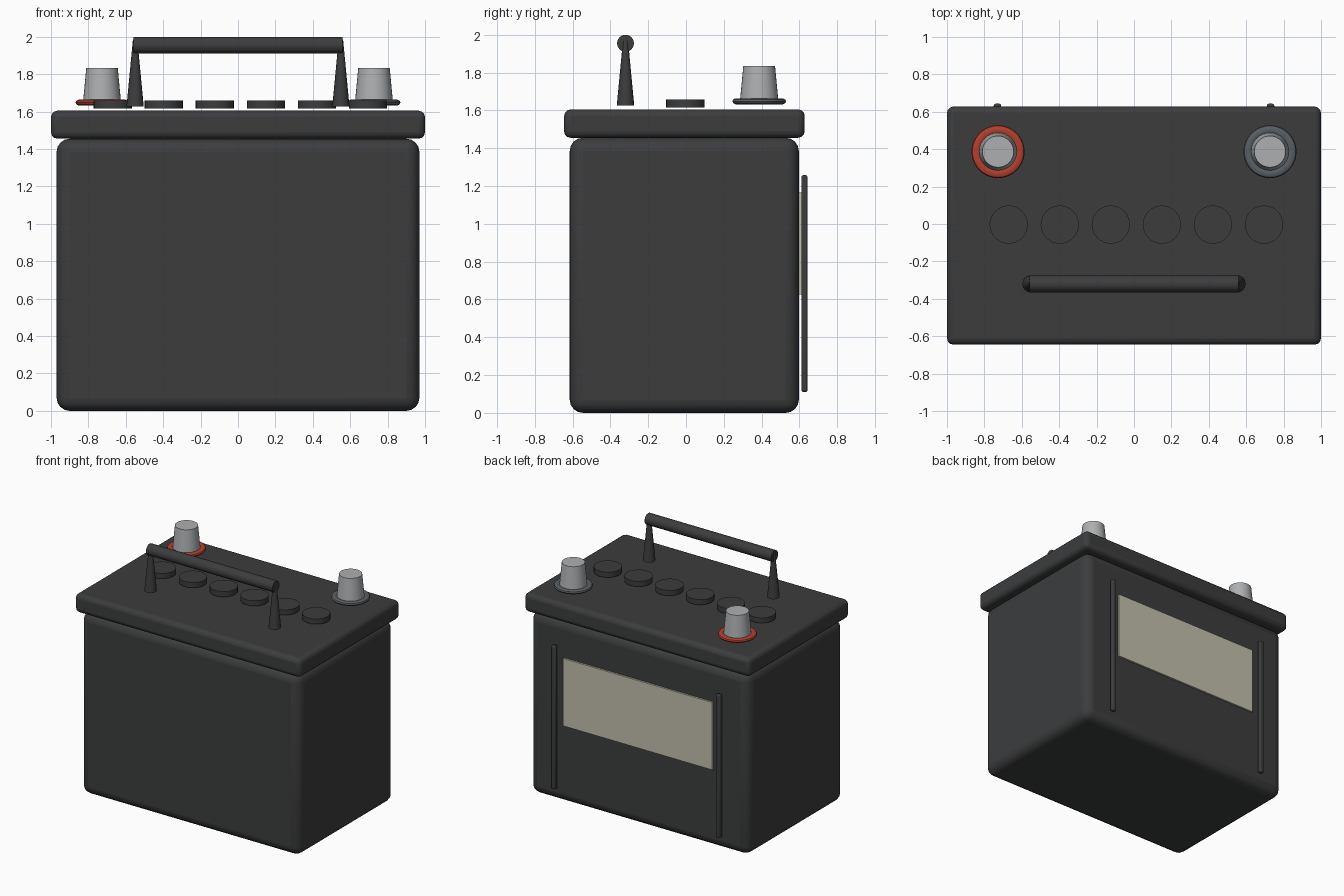
import bpy, math

if "Cube" in bpy.data.objects:
    bpy.data.objects.remove(bpy.data.objects["Cube"])

# materials
def material(name, rgb):
    m = bpy.data.materials.new(name)
    m.diffuse_color = (*rgb, 1)
    m.use_nodes = True
    m.node_tree.nodes["Principled BSDF"].inputs["Base Color"].default_value = m.diffuse_color
    return m

PLASTIC = material("dark_plastic", (0.045, 0.046, 0.048))
LEAD = material("lead", (0.42, 0.43, 0.44))
RED = material("red_ring", (0.45, 0.05, 0.03))
SLATE = material("slate_ring", (0.10, 0.115, 0.13))
PAPER = material("label_paper", (0.55, 0.52, 0.42))

def finish(name, mat, bevel=0, segments=3):
    o = bpy.context.object
    o.name = name
    o.data.materials.append(mat)
    bpy.ops.object.transform_apply(location=False, rotation=True, scale=True)
    bpy.ops.object.shade_smooth_by_angle(angle=math.radians(35))
    if bevel:
        b = o.modifiers.new("bevel", 'BEVEL')
        b.width, b.segments = bevel, segments
    return o

def box(name, mat, x, y, z, bevel=0, segments=3):
    """Box from (min, max) pairs."""
    bpy.ops.mesh.primitive_cube_add(size=1, location=[(a + b) / 2 for a, b in (x, y, z)])
    bpy.context.object.scale = [b - a for a, b in (x, y, z)]
    return finish(name, mat, bevel, segments)

def cone(name, mat, x, y, z0, z1, r0, r1, verts=32):
    bpy.ops.mesh.primitive_cone_add(vertices=verts, radius1=r0, radius2=r1, depth=z1 - z0,
                                    location=(x, y, (z0 + z1) / 2))
    return finish(name, mat)

# case and lid
box("case", PLASTIC, (-0.97, 0.97), (-0.615, 0.597), (0, 1.455), 0.07, 4)
box("lid", PLASTIC, (-1, 1), (-0.645, 0.628), (1.455, 1.605), 0.035, 3)

# label and side ribs on the back
box("label", PAPER, (-0.66, 0.66), (0.595, 0.612), (0.625, 1.165))
for side, s in (("left", -1), ("right", 1)):
    x = s * 0.73
    box(f"{side}_rib", PLASTIC, (x - 0.02, x + 0.02), (0.61, 0.643), (0.11, 1.257), 0.01, 2)

# terminals with collars
for name, s, mat in (("positive", -1, RED), ("negative", 1, SLATE)):
    x, y = s * 0.727, 0.387
    cone(f"{name}_terminal", LEAD, x, y, 1.635, 1.834, 0.103, 0.084)
    bpy.ops.mesh.primitive_torus_add(major_segments=40, minor_segments=10, major_radius=0.117,
                                     minor_radius=0.025, location=(x, y, 1.648))
    bpy.context.object.scale = (1, 1, 0.66)
    finish(f"{name}_collar", mat)

# filler caps
for i in range(6):
    cone(f"filler_cap_{i + 1}", PLASTIC, -0.67 + 0.273 * i, -0.003, 1.616, 1.658, 0.102, 0.102)

# carrying handle
for side, s in (("left", -1), ("right", 1)):
    cone(f"{side}_handle_leg", PLASTIC, s * 0.55, -0.32, 1.627, 1.985, 0.046, 0.012, 16)
bpy.ops.mesh.primitive_cylinder_add(vertices=16, radius=0.045, depth=1.12,
                                    location=(0, -0.32, 1.955), rotation=(0, math.pi / 2, 0))
finish("handle_bar", PLASTIC)
